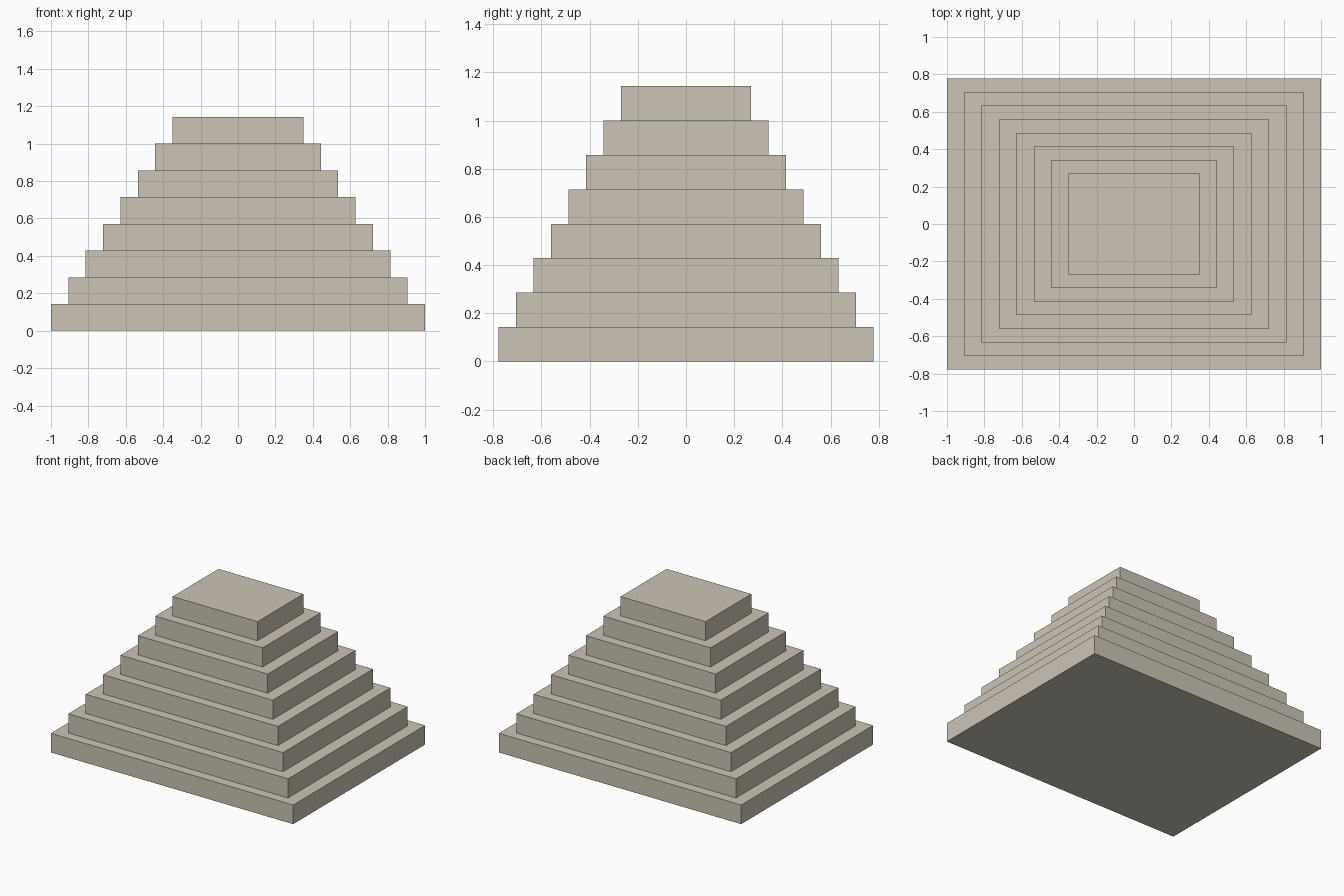
import bpy

default_cube = bpy.data.objects.get("Cube")
if default_cube:
    bpy.data.objects.remove(default_cube, do_unlink=True)

# Sandstone colour
stone = bpy.data.materials.new("sandstone")
stone.use_nodes = True
colour = (0.6, 0.56, 0.46, 1)
stone.diffuse_color = colour
stone.node_tree.nodes["Principled BSDF"].inputs["Base Color"].default_value = colour

TIERS = 8
TIER_HEIGHT = 1 / 7
BASE_X, BASE_Y = 2.0, 1.555
TOP_X, TOP_Y = 0.70, 0.54


def add_tier(index):
    """One rectangular slab of the stepped pyramid."""
    t = index / (TIERS - 1)
    width = BASE_X + (TOP_X - BASE_X) * t
    depth = BASE_Y + (TOP_Y - BASE_Y) * t
    bpy.ops.mesh.primitive_cube_add(size=1, location=(0, 0, (index + 0.5) * TIER_HEIGHT))
    tier = bpy.context.object
    tier.name = f"tier_{index + 1}"
    tier.scale = (width, depth, TIER_HEIGHT)
    bpy.ops.object.transform_apply(location=False, rotation=False, scale=True)
    tier.data.materials.append(stone)


# Stack the tiers from the ground up
for i in range(TIERS):
    add_tier(i)
